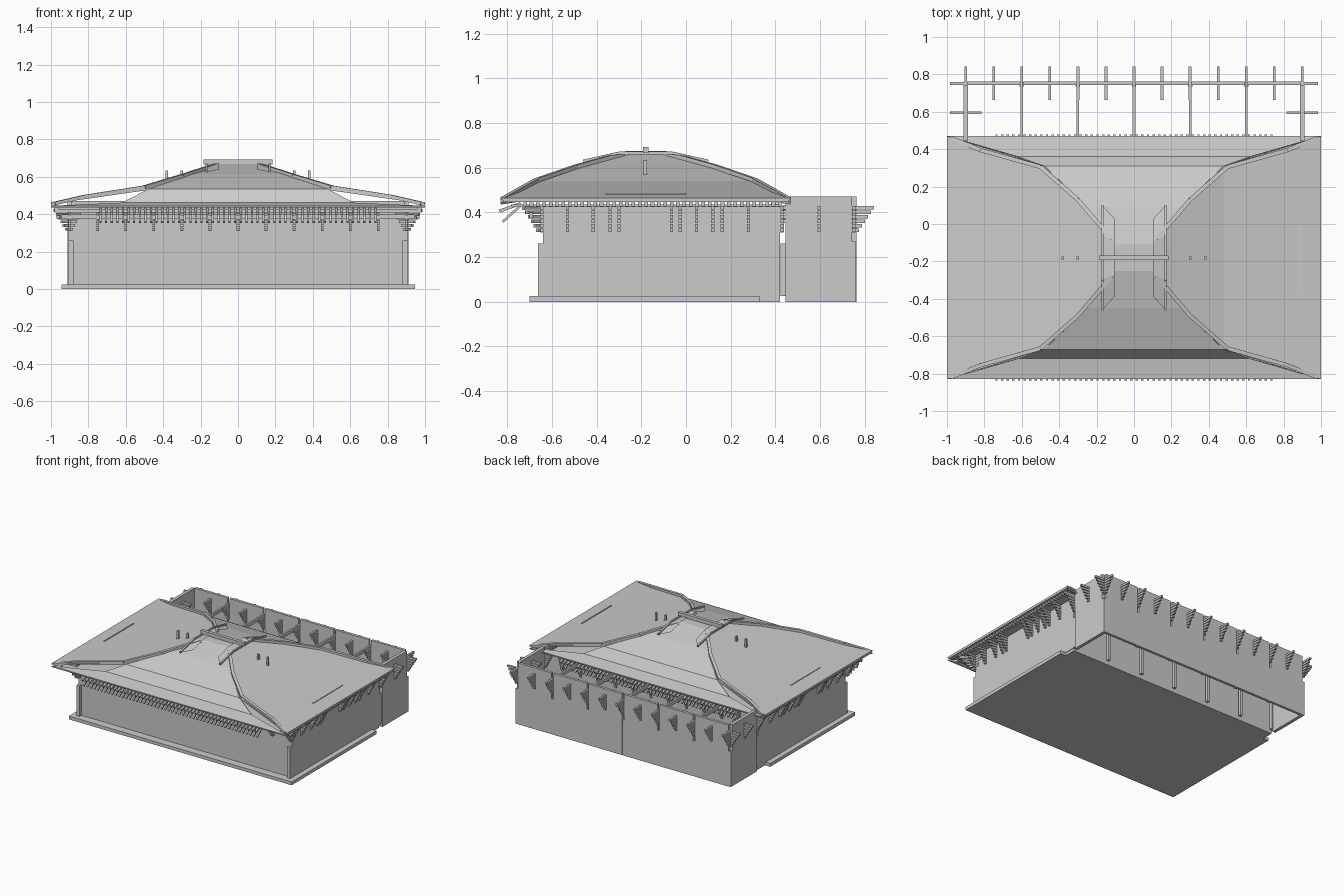
import bpy, bmesh
from mathutils import Vector, Matrix

if "Cube" in bpy.data.objects:
    bpy.data.objects.remove(bpy.data.objects["Cube"])

CY = -0.18          # roof centre line in y


def add_bar(bm, p, q, w, h):
    """Rectangular bar running from p to q."""
    p, q = Vector(p), Vector(q)
    d = (q - p)
    x = d.normalized()
    up = Vector((0, 0, 1)) if abs(x.z) < 0.99 else Vector((0, 1, 0))
    y = up.cross(x).normalized()
    z = x.cross(y)
    m = Matrix((x * d.length, y * w, z * h)).transposed().to_4x4()
    m.translation = (p + q) / 2
    bmesh.ops.create_cube(bm, size=1, matrix=m)


def add_box(bm, x0, x1, y0, y1, z0, z1):
    m = Matrix.Diagonal((x1 - x0, y1 - y0, z1 - z0, 1))
    m.translation = ((x0 + x1) / 2, (y0 + y1) / 2, (z0 + z1) / 2)
    bmesh.ops.create_cube(bm, size=1, matrix=m)


def finish(name, bm):
    me = bpy.data.meshes.new(name)
    bm.to_mesh(me)
    bm.free()
    ob = bpy.data.objects.new(name, me)
    bpy.context.collection.objects.link(ob)
    return ob


def boxes(name, items):
    bm = bmesh.new()
    for b in items:
        add_box(bm, *b)
    return finish(name, bm)


def bars(name, items):
    bm = bmesh.new()
    for b in items:
        add_bar(bm, *b)
    return finish(name, bm)


def bracket(bm, x, y, dx, dy, reach=0.09):
    """Stack of arms growing longer towards the top."""
    n = 6
    for k in range(n):
        r = reach * (0.25 + 0.75 * k / (n - 1))
        z = 0.32 + 0.02 * k
        add_bar(bm, (x - dx * r, y - dy * r, z), (x + dx * r, y + dy * r, z), 0.015, 0.015)
    add_box(bm, x - 0.007, x + 0.007, y - 0.007, y + 0.007, 0.31, 0.42)


# platform and main hall
boxes("platform", [(-0.945, 0.945, -0.70, 0.33, 0, 0.025), (-0.90, 0.90, 0.33, 0.42, 0, 0.025)])
boxes("hall_walls", [(-0.905, 0.905, -0.64, 0.42, 0.02, 0.43)])
boxes("corner_columns", [(s * 0.892 - 0.013, s * 0.892 + 0.013, y - 0.013, y + 0.013, 0.025, 0.26)
                         for s in (-1, 1) for y in (-0.65, 0.435)])
boxes("rear_columns", [(x - 0.01, x + 0.01, 0.43, 0.45, 0.025, 0.26)
                       for x in (-0.6, -0.3, 0, 0.3, 0.6)])

# rear courtyard: wall panels, posts in the joints, beams
boxes("courtyard_back_wall", [(-0.9 + 0.3 * i + 0.008, -0.6 + 0.3 * i - 0.008, 0.742, 0.762, 0, 0.47)
                              for i in range(6)])
boxes("courtyard_side_walls", [(s * 0.9 - 0.012, s * 0.9 + 0.012, 0.445, 0.742, 0, 0.47) for s in (-1, 1)])
boxes("courtyard_posts", [(-0.9 + 0.3 * i - 0.012, -0.9 + 0.3 * i + 0.012, 0.735, 0.76, 0, 0.27)
                          for i in range(7)])
boxes("courtyard_beams", [(x - 0.007, x + 0.007, 0.43, 0.75, 0.405, 0.43)
                          for x in (-0.6, -0.3, 0, 0.3, 0.6)])

# stepped brackets
bm = bmesh.new()
for i in range(13):
    bracket(bm, -0.9 + 0.15 * i, 0.752, 0, 1)
for s in (-1, 1):
    bracket(bm, s * 0.9, 0.752, 1, 0, 0.085)
    bracket(bm, s * 0.9, 0.595, 1, 0, 0.085)
finish("courtyard_brackets", bm)

bm = bmesh.new()
for i in range(13):
    bracket(bm, -0.9 + 0.15 * i, -0.645, 0, 1)
    bracket(bm, -0.9 + 0.15 * i, 0.42, 0, 1, 0.045)
for y in (-0.645, -0.53, -0.415, -0.34, -0.30, -0.065, -0.025, 0.047, 0.12, 0.163, 0.28, 0.43):
    for s in (-1, 1):
        bracket(bm, s * 0.9, y, 1, 0, 0.07)
for s in (-1, 1):
    bracket(bm, s * 0.9, -0.645, s * 0.8, -0.8, 0.1)
finish("hall_brackets", bm)

# eave beams and soffit
boxes("eave_beams", [(-0.97, 0.97, -0.70, -0.685, 0.375, 0.40),
                     (-0.98, 0.98, -0.735, -0.72, 0.41, 0.43),
                     (-0.96, 0.96, -0.78, 0.42, 0.425, 0.435)]
      + [(s * 0.985 - 0.015, s * 0.985 + 0.015, -0.82, 0.46, 0.447, 0.459) for s in (-1, 1)])

# rafters on the long eaves (two sloping rows) and on the ends
raf = []
for m in (-1, 1):
    for i in range(50):
        x = -0.735 + 0.03 * i
        raf.append(((x, CY + m * 0.655, 0.405), (x, CY + m * 0.56, 0.44), 0.013, 0.014))
        raf.append(((x, CY + m * 0.64, 0.358), (x, CY + m * 0.56, 0.43), 0.011, 0.011))
bars("long_side_rafters", raf)
bars("end_rafters", [((s * 0.86, -0.72 + 0.0285 * i, 0.44), (s * 0.985, -0.72 + 0.0285 * i, 0.437), 0.016, 0.02)
                     for s in (-1, 1) for i in range(41)])

# hipped roof: half-width, half-depth, height up each slope
end_rings = [(1, 0.65, 0.465), (0.48, 0.49, 0.54), (0.25, 0.27, 0.612), (0.11, 0.07, 0.66)]
long_rings = [(1, 0.65, 0.445), (0.62, 0.54, 0.462), (0.48, 0.49, 0.535), (0.25, 0.27, 0.612), (0.11, 0.07, 0.66)]
bm = bmesh.new()
for m in (-1, 1):
    for a, b in zip(long_rings, long_rings[1:]):
        bm.faces.new([bm.verts.new(v) for v in (
            (-a[0], CY + m * a[1], a[2]), (a[0], CY + m * a[1], a[2]),
            (b[0], CY + m * b[1], b[2]), (-b[0], CY + m * b[1], b[2]))][::-m])
    for a, b in zip(end_rings, end_rings[1:]):
        bm.faces.new([bm.verts.new(v) for v in (
            (m * a[0], CY - a[1], a[2]), (m * a[0], CY + a[1], a[2]),
            (m * b[0], CY + b[1], b[2]), (m * b[0], CY - b[1], b[2]))][::m])
add_box(bm, -0.11, 0.11, CY - 0.07, CY + 0.07, 0.65, 0.66)
roof = finish("roof_slopes", bm)
mod = roof.modifiers.new("thickness", "SOLIDIFY")
mod.thickness = 0.01
mod.offset = -1

# hip ridges follow the corners
hips = []
for sx in (-1, 1):
    for m in (-1, 1):
        pts = [(0.98, 0.64, 0.458), (0.82, 0.575, 0.495), (0.5, 0.485, 0.545), (0.3, 0.31, 0.605), (0.12, 0.1, 0.663)]
        pts = [(sx * x, CY + m * y, z) for x, y, z in pts]
        hips += [(a, b, 0.022, 0.018) for a, b in zip(pts, pts[1:])]
bars("hip_ridges", hips)

# main ridge, gable verges and small roof posts
boxes("main_ridge", [(-0.185, 0.185, -0.192, -0.168, 0.665, 0.693)])
bm = bmesh.new()
for s in (-1, 1):
    prof = [(-0.28, 0.630), (-0.12, 0.666), (0.12, 0.666), (0.28, 0.630)]
    for (y0, z0), (y1, z1) in zip(prof, prof[1:]):
        bm.faces.new([bm.verts.new(v) for v in (
            (s * 0.105, CY + y0 * 0.75, z0 + 0.008), (s * 0.17, CY + y0, z0 - 0.004),
            (s * 0.17, CY + y1, z1 - 0.004), (s * 0.105, CY + y1 * 0.75, z1 + 0.008))][::s])
        add_bar(bm, (s * 0.168, CY + y0, z0), (s * 0.168, CY + y1, z1), 0.012, 0.012)
finish("gable_verges", bm)
boxes("roof_posts", [(s * x - 0.007, s * x + 0.007, -0.19, -0.175, 0.56, 0.635)
                     for s in (-1, 1) for x in (0.30, 0.38)])
boxes("end_slope_bars", [(s * 0.885 - 0.004, s * 0.885 + 0.004, -0.36, 0.0, 0.465, 0.486) for s in (-1, 1)])
